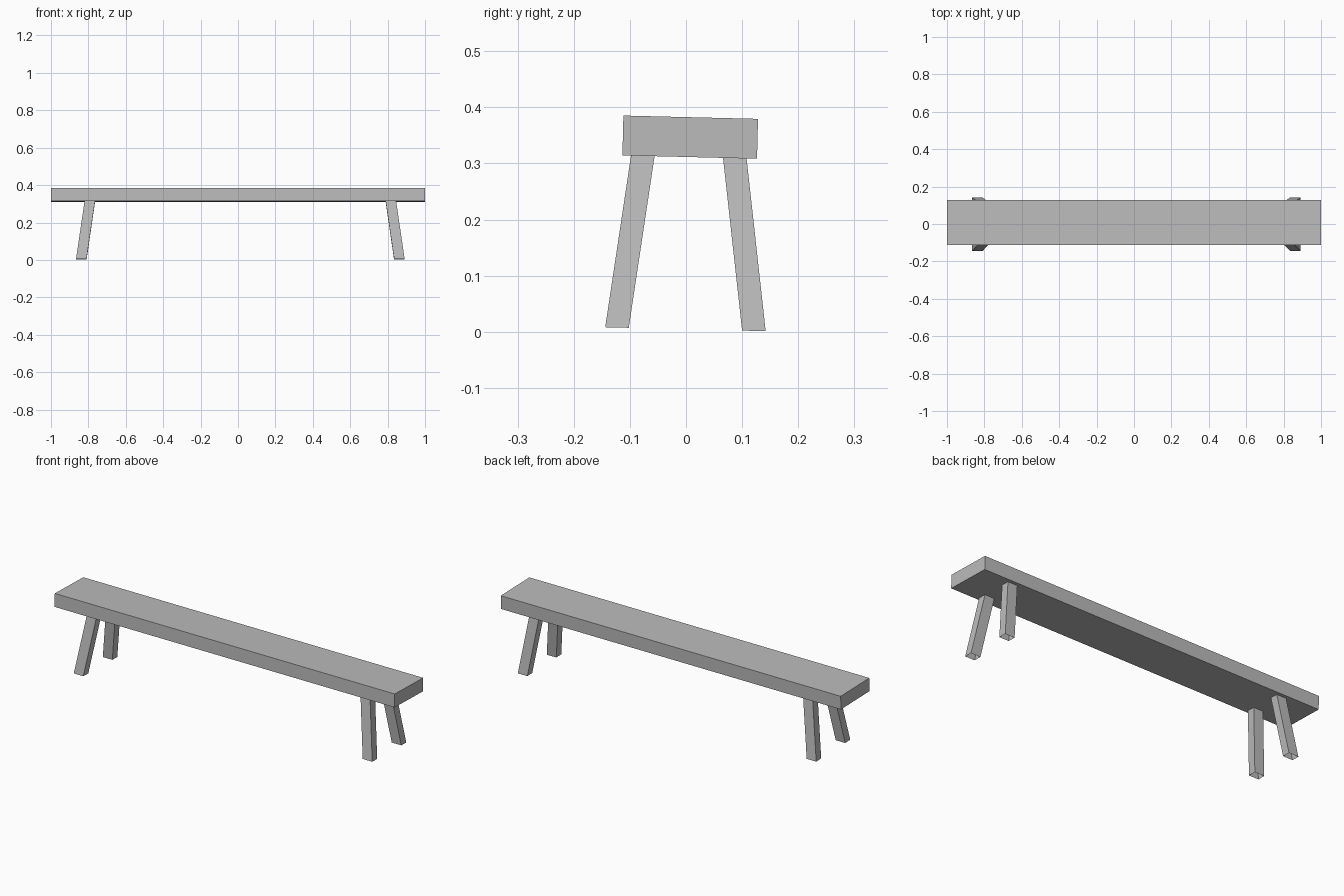
import bpy
import bmesh
from math import atan
from mathutils import Vector

cube = bpy.data.objects.get("Cube")
if cube:
    bpy.data.objects.remove(cube, do_unlink=True)

SLOPE = -0.0245   # slight lean of the whole bench, in z per y

grey = bpy.data.materials.new("plain grey")
grey.use_nodes = True
grey.diffuse_color = (0.5, 0.5, 0.5, 1)
grey.node_tree.nodes["Principled BSDF"].inputs["Base Color"].default_value = grey.diffuse_color


def add_object(name, bm):
    bmesh.ops.recalc_face_normals(bm, faces=bm.faces)
    mesh = bpy.data.meshes.new(name)
    bm.to_mesh(mesh)
    bm.free()
    mesh.materials.append(grey)
    obj = bpy.data.objects.new(name, mesh)
    bpy.context.collection.objects.link(obj)
    return obj


# Seat plank
bm = bmesh.new()
bmesh.ops.create_cube(bm, size=1)
bmesh.ops.scale(bm, vec=(2, 0.24, 0.071), verts=bm.verts)
seat = add_object("seat", bm)
seat.location = (0, 0.0075, 0.3468)
seat.rotation_euler.x = atan(SLOPE)


# Splayed legs: sheared square tubes, open at the ends
def add_leg(name, foot, top):
    bm = bmesh.new()
    rings = []
    for (x, y), height in ((foot, 0.0045), (top, 0.3115)):
        ring = []
        for sx, sy in ((-1, -1), (1, -1), (1, 1), (-1, 1)):
            py = y + sy * 0.021
            ring.append(bm.verts.new(Vector((x + sx * 0.028, py, height + SLOPE * py))))
        rings.append(ring)
    low, high = rings
    for i in range(4):
        j = (i + 1) % 4
        bm.faces.new((low[i], low[j], high[j], high[i]))
    add_object(name, bm)


for side, sx in (("right", -1), ("left", 1)):
    foot_x, top_x = 0.0125 + sx * 0.85, 0.0125 + sx * 0.805
    add_leg("front_leg_" + side, (foot_x, -0.123), (top_x, -0.077))
    add_leg("back_leg_" + side, (foot_x, 0.121), (top_x, 0.087))
